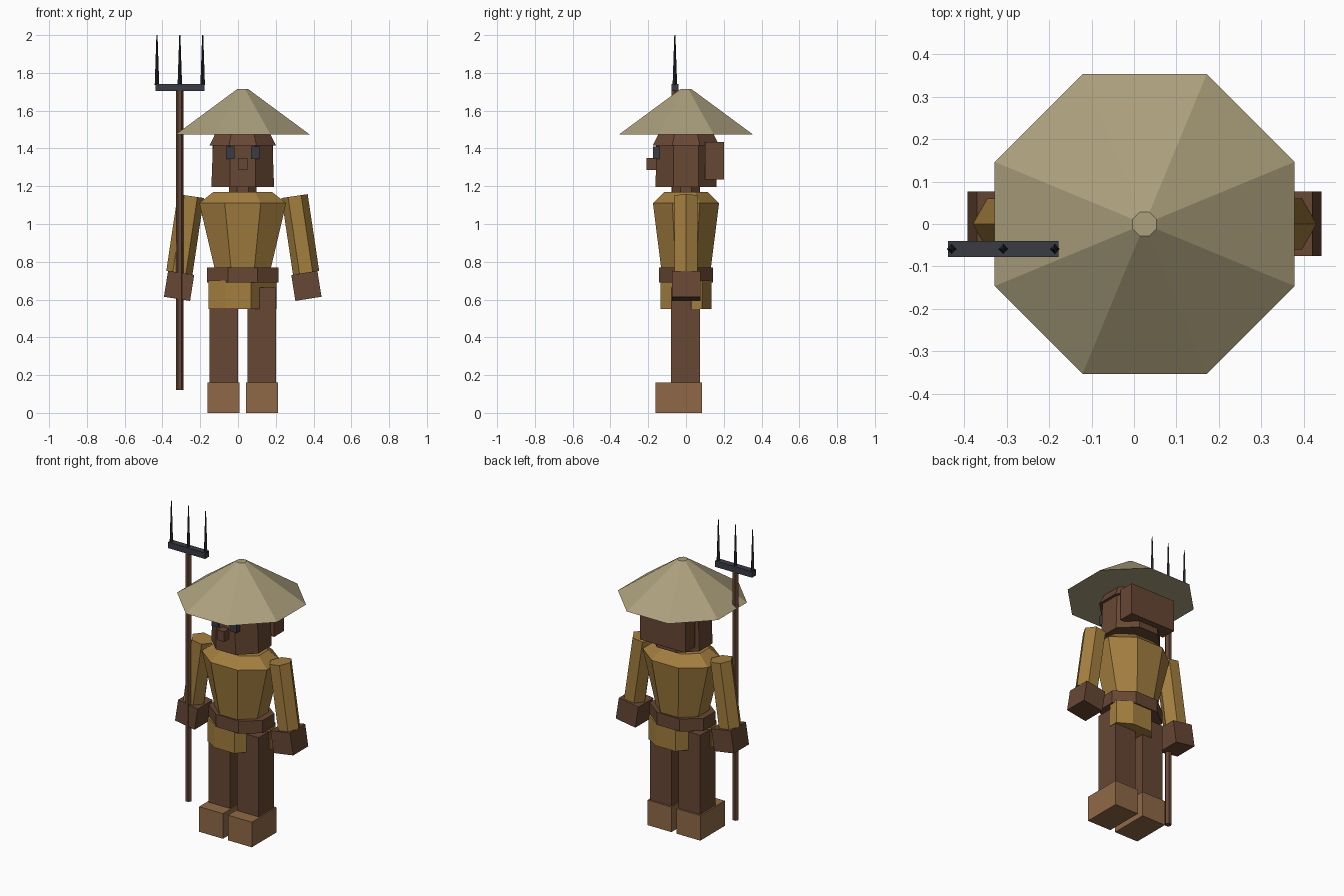
import bpy
import bmesh
from math import pi, radians, cos, sin
from mathutils import Matrix, Vector

cube = bpy.data.objects.get("Cube")
if cube:
    bpy.data.objects.remove(cube, do_unlink=True)

MID = 0.025  # body axis; the fork shifts the figure sideways


def material(name, rgb):
    lin = [((c / 255 + 0.055) / 1.055) ** 2.4 for c in rgb] + [1.0]
    mat = bpy.data.materials.new(name)
    mat.use_nodes = True
    mat.diffuse_color = lin
    node = next(n for n in mat.node_tree.nodes if n.type == 'BSDF_PRINCIPLED')
    node.inputs["Base Color"].default_value = lin
    node.inputs["Roughness"].default_value = 0.9
    return mat


STRAW = material("straw", (172, 160, 125))
CLOTH = material("ochre cloth", (163, 126, 63))
BROWN = material("dark brown", (103, 71, 51))
LEATHER = material("tan leather", (144, 105, 71))
METAL = material("grey metal", (58, 60, 68))
DARK = material("black metal", (34, 39, 41))


def finish(name, bm, mat):
    bmesh.ops.recalc_face_normals(bm, faces=bm.faces)
    mesh = bpy.data.meshes.new(name)
    bm.to_mesh(mesh)
    bm.free()
    mesh.materials.append(mat)
    obj = bpy.data.objects.new(name, mesh)
    bpy.context.collection.objects.link(obj)
    return obj


def loft(name, rings, mat):
    """Skin a stack of (outline, z) rings and cap both ends."""
    bm = bmesh.new()
    loops = [[bm.verts.new((x, y, z)) for x, y in outline] for outline, z in rings]
    n = len(loops[0])
    for a, b in zip(loops, loops[1:]):
        for i in range(n):
            j = (i + 1) % n
            bm.faces.new((a[i], a[j], b[j], b[i]))
    bm.faces.new(loops[0])
    bm.faces.new(loops[-1])
    return finish(name, bm, mat)


def octagon(hx, hy):
    """Flat-sided octagon with the given half widths, around the body axis."""
    k = 1 / cos(pi / 8)
    angles = [pi / 8 + i * pi / 4 for i in range(8)]
    return [(MID + hx * k * cos(a), hy * k * sin(a)) for a in angles]


def octagon_loft(name, levels, mat):
    return loft(name, [(octagon(hx, hy), z) for z, hx, hy in levels], mat)


def box(name, lo, hi, mat, tilt=0):
    lo, hi = Vector(lo), Vector(hi)
    bm = bmesh.new()
    bmesh.ops.create_cube(bm, size=1)
    bmesh.ops.scale(bm, vec=hi - lo, verts=bm.verts)
    place = Matrix.Translation((lo + hi) / 2) @ Matrix.Rotation(tilt, 4, 'Y')
    bm.transform(place)
    return finish(name, bm, mat)


def rod(name, centre, length, r1, r2, sides, mat, tilt=0):
    bm = bmesh.new()
    bmesh.ops.create_cone(bm, cap_ends=True, segments=sides, radius1=r1, radius2=r2, depth=length)
    # turn a corner of the section towards +x
    corner = min((v.co for v in bm.verts), key=lambda c: abs(c.y) - c.x)
    turn = Matrix.Rotation(-Vector((corner.x, corner.y)).angle_signed(Vector((1, 0))), 4, 'Z')
    if abs(corner.y) < 1e-5:
        turn = Matrix.Identity(4)
    bm.transform(Matrix.Translation(centre) @ Matrix.Rotation(tilt, 4, 'Y') @ turn)
    return finish(name, bm, mat)


# Hat, hair and head
octagon_loft("hat", [(1.475, 0.353, 0.353), (1.715, 0.028, 0.028)], STRAW)
octagon_loft("hair", [(1.415, 0.176, 0.176), (1.50, 0.135, 0.135)], BROWN)
octagon_loft("head", [(1.195, 0.166, 0.161), (1.415, 0.158, 0.158)], BROWN)
box("hair_bun", (MID - 0.16, 0.10, 1.235), (MID + 0.16, 0.20, 1.435), BROWN)
box("nose", (MID - 0.024, -0.21, 1.285), (MID + 0.024, -0.14, 1.35), BROWN)
octagon_loft("neck", [(1.15, 0.073, 0.073), (1.21, 0.073, 0.073)], BROWN)

# Tunic and belt
octagon_loft("torso", [(0.70, 0.145, 0.128), (0.77, 0.15, 0.132),
                       (1.11, 0.23, 0.175), (1.17, 0.155, 0.115)], CLOTH)
octagon_loft("belt", [(0.69, 0.19, 0.143), (0.77, 0.19, 0.143)], BROWN)

# Tunic skirt, cut back over the left front and right rear thighs
half = [(0.18, 0.03), (0.18, 0.085), (0.095, 0.135), (-0.045, 0.135)]
outline = [(MID + s * x, s * y) for s in (1, -1) for x, y in half]
loft("tunic_skirt", [(outline, 0.55), (outline, 0.70)], CLOTH)

# Paired parts
for side, s in (("left", 1), ("right", -1)):
    def pair(name, x, hx, y0, y1, z0, z1, mat, tilt=0):
        cx = MID + s * x
        return box(f"{side}_{name}", (cx - hx, y0, z0), (cx + hx, y1, z1), mat, tilt)

    pair("eye", 0.066, 0.022, -0.175, -0.14, 1.345, 1.41, METAL)
    pair("leg", 0.101, 0.076, -0.08, 0.075, 0.15, 0.665, BROWN)
    pair("shoe", 0.102, 0.084, -0.162, 0.086, 0.0, 0.16, LEATHER)
    pair("hand", 0.337, 0.07, -0.075, 0.077, 0.603, 0.742, BROWN, -s * radians(9))
    rod(f"{side}_sleeve", (MID + s * 0.305, 0, 0.945), 0.41, 0.07, 0.07, 6, CLOTH,
        -s * radians(8.5))

# Pitchfork
FX, FY = -0.308, -0.059
rod("fork_pole", (FX, FY, 0.92), 1.60, 0.02, 0.02, 6, BROWN)
box("fork_bar", (FX - 0.13, FY - 0.019, 1.703), (FX + 0.13, FY + 0.019, 1.742), METAL)
for i, name in enumerate(("outer", "middle", "inner")):
    rod(f"fork_tine_{name}", (FX + (i - 1) * 0.121, FY, 1.868), 0.264, 0.012, 0.003, 4, DARK)
